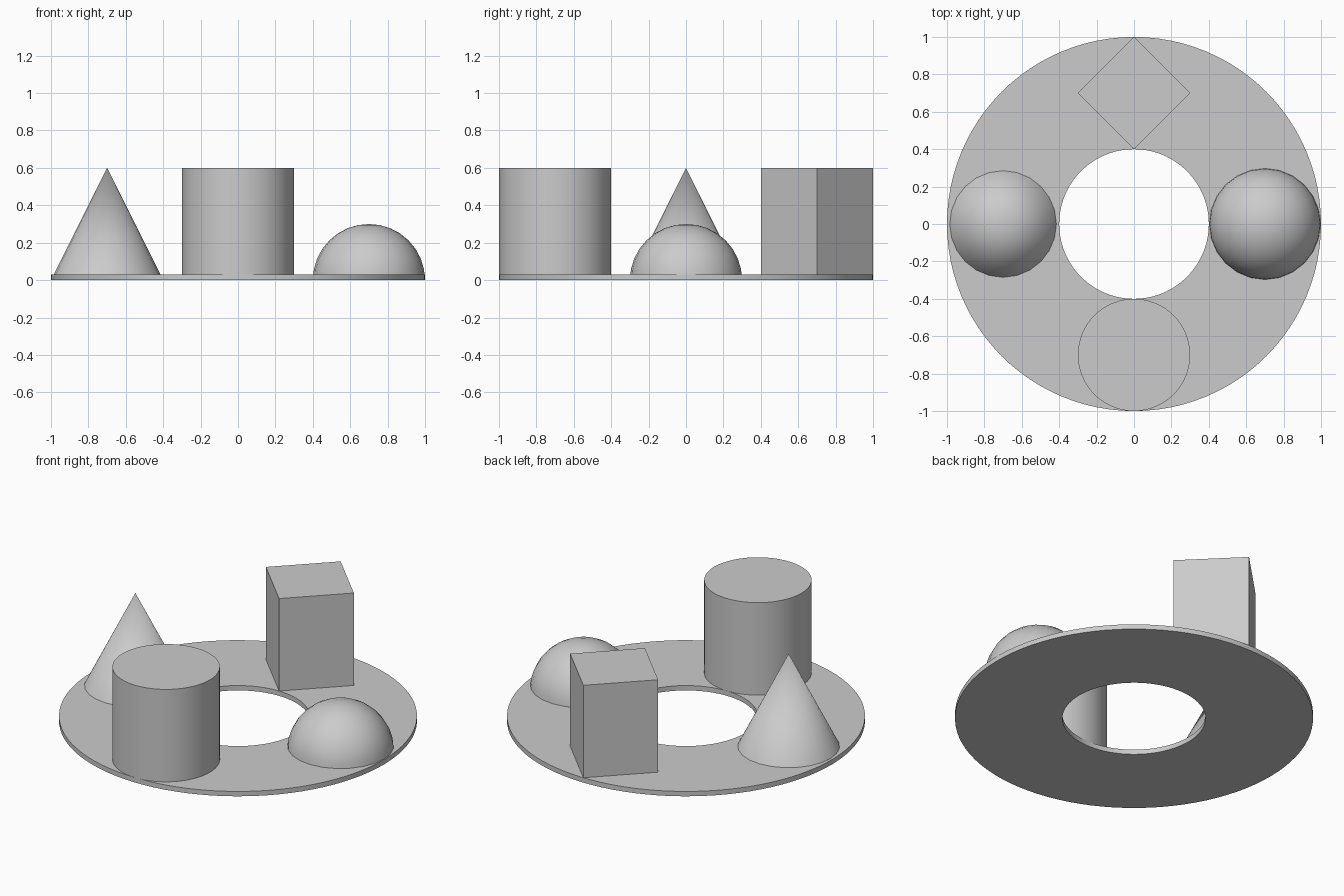
import bpy, bmesh, math
from mathutils import Matrix

cube = bpy.data.objects.get("Cube")
if cube:
    bpy.data.objects.remove(cube, do_unlink=True)

# Single plain grey for every part
grey = bpy.data.materials.new("plain_grey")
grey.use_nodes = True
colour = (0.6, 0.6, 0.6, 1)
grey.diffuse_color = colour
grey.node_tree.nodes["Principled BSDF"].inputs["Base Color"].default_value = colour

RADIUS, HEIGHT, ORBIT, THICK = 0.3, 0.6, 0.7, 0.03


def finish(name, bm, smooth=True):
    bmesh.ops.recalc_face_normals(bm, faces=bm.faces)
    mesh = bpy.data.meshes.new(name)
    bm.to_mesh(mesh)
    bm.free()
    mesh.materials.append(grey)
    obj = bpy.data.objects.new(name, mesh)
    bpy.context.collection.objects.link(obj)
    if smooth:
        bpy.ops.object.select_all(action="DESELECT")
        obj.select_set(True)
        bpy.context.view_layer.objects.active = obj
        bpy.ops.object.shade_smooth_by_angle(angle=math.radians(35))
    return obj


def upright(name, x, y, top_radius, sides, turn=0, smooth=True):
    """Prism, cylinder or cone standing on the ground."""
    bm = bmesh.new()
    place = Matrix.Translation((x, y, HEIGHT / 2)) @ Matrix.Rotation(turn, 4, "Z")
    bmesh.ops.create_cone(bm, cap_ends=True, segments=sides, radius1=RADIUS,
                          radius2=top_radius, depth=HEIGHT, matrix=place)
    return finish(name, bm, smooth)


# Flat ring base: a rectangular section spun about the z axis
bm = bmesh.new()
section = [bm.verts.new((r, 0, z)) for r, z in
           ((0.4, 0), (1, 0), (1, THICK), (0.4, THICK))]
edges = [bm.edges.new((section[i], section[(i + 1) % 4])) for i in range(4)]
bmesh.ops.spin(bm, geom=section + edges, cent=(0, 0, 0), axis=(0, 0, 1),
               angle=math.tau, steps=96, use_merge=True)
bmesh.ops.remove_doubles(bm, verts=bm.verts, dist=0.0001)
finish("ring_base", bm)

# Solids standing on the ring
upright("cylinder", 0, -ORBIT, RADIUS, 64)
upright("cone", -ORBIT, 0, 0, 24)
upright("square_block", 0, ORBIT, RADIUS, 4, smooth=False)

# Dome: upper half of a sphere, closed underneath
bm = bmesh.new()
bmesh.ops.create_uvsphere(bm, u_segments=24, v_segments=16, radius=RADIUS,
                          matrix=Matrix.Translation((ORBIT, 0, 0)))
bmesh.ops.bisect_plane(bm, geom=bm.verts[:] + bm.edges[:] + bm.faces[:],
                       plane_co=(0, 0, 0), plane_no=(0, 0, 1), clear_inner=True)
bmesh.ops.holes_fill(bm, edges=[e for e in bm.edges if e.is_boundary], sides=0)
finish("dome", bm)
